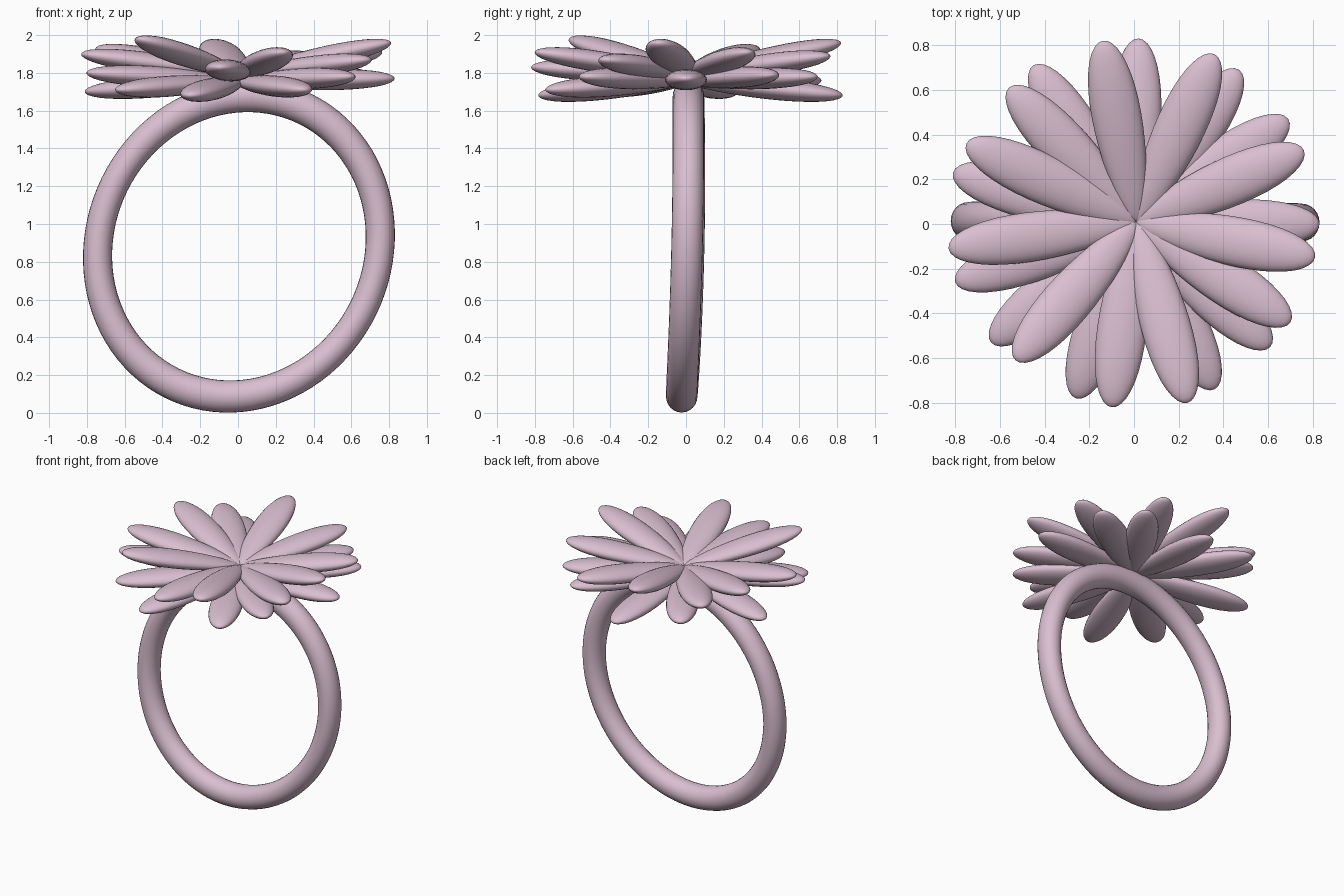
import bpy, bmesh, math
from mathutils import Vector, Matrix

if "Cube" in bpy.data.objects:
    bpy.data.objects.remove(bpy.data.objects["Cube"])

mat = bpy.data.materials.new("rose_metal")
mat.diffuse_color = (0.70, 0.52, 0.63, 1)
mat.use_nodes = True
mat.node_tree.nodes["Principled BSDF"].inputs["Base Color"].default_value = mat.diffuse_color


def finish(bm, name):
    bmesh.ops.recalc_face_normals(bm, faces=bm.faces)
    for f in bm.faces:
        f.smooth = True
    me = bpy.data.meshes.new(name)
    bm.to_mesh(me)
    bm.free()
    me.materials.append(mat)
    ob = bpy.data.objects.new(name, me)
    bpy.context.collection.objects.link(ob)
    return ob


# Band: slightly oval, slightly skewed tube
def band():
    bm = bmesh.new()
    n, m = 96, 24
    rings = []
    for i in range(n):
        a = 2 * math.pi * i / n
        c, s = math.cos(a), math.sin(a)
        ring = []
        for j in range(m):
            b = 2 * math.pi * j / m
            r = 0.077 + 0.008 * s * s
            u = r * math.cos(b)
            x, z = (0.748 + u) * c, (0.795 + u) * s
            y = 0.083 * math.sin(b) + 0.018 * s - 0.004 * c - 0.005 + 0.015 * c * c
            ring.append(bm.verts.new((0.005 + x + 0.035 * z, y, 0.882 + z + 0.035 * x)))
        rings.append(ring)
    for i in range(n):
        p, q = rings[i], rings[(i + 1) % n]
        for j in range(m):
            k = (j + 1) % m
            bm.faces.new((p[j], q[j], q[k], p[k]))
    finish(bm, "ring_band")


# Petal: tapered flattened ellipsoid from the flower centre to its tip
def petal(name, root, tip):
    root, tip = Vector(root), Vector(tip)
    d = tip - root
    half = d.length / 2
    ax = d.normalized()
    ay = Vector((0, 0, 1)).cross(ax).normalized()
    az = ax.cross(ay)
    bm = bmesh.new()
    bmesh.ops.create_uvsphere(bm, u_segments=24, v_segments=20, radius=1,
                              matrix=Matrix.Rotation(math.pi / 2, 4, 'Y'))
    mid = (root + tip) / 2
    for v in bm.verts:
        x, y, z = v.co
        k = 0.97 + 0.2 * x
        v.co = mid + ax * (x * half) + ay * (y * 0.112 * k) + az * (z * 0.056 * k)
    finish(bm, name)


band()

upper = [(-0.14, 0.82, 1.96), (0.36, 0.76, 1.89), (0.76, 0.33, 1.91), (0.81, -0.15, 1.96),
         (0.70, -0.44, 1.87), (0.24, -0.80, 1.91), (-0.10, -0.82, 1.83), (-0.53, -0.61, 1.98),
         (-0.83, -0.11, 1.90), (-0.75, 0.36, 1.93), (-0.56, 0.61, 1.87)]
lower = [(0.02, 0.83, 1.68), (0.47, 0.69, 1.78), (0.69, 0.47, 1.79), (0.83, 0.0, 1.77),
         (0.61, -0.55, 1.78), (0.36, -0.74, 1.71), (-0.26, -0.78, 1.68), (-0.64, -0.53, 1.71),
         (-0.80, -0.26, 1.80), (-0.81, 0.23, 1.70), (-0.45, 0.71, 1.76)]
for i, t in enumerate(upper):
    petal(f"upper_petal_{i + 1}", (0.01, 0.01, 1.79), t)
for i, t in enumerate(lower):
    petal(f"lower_petal_{i + 1}", (0, 0, 1.755), t)
